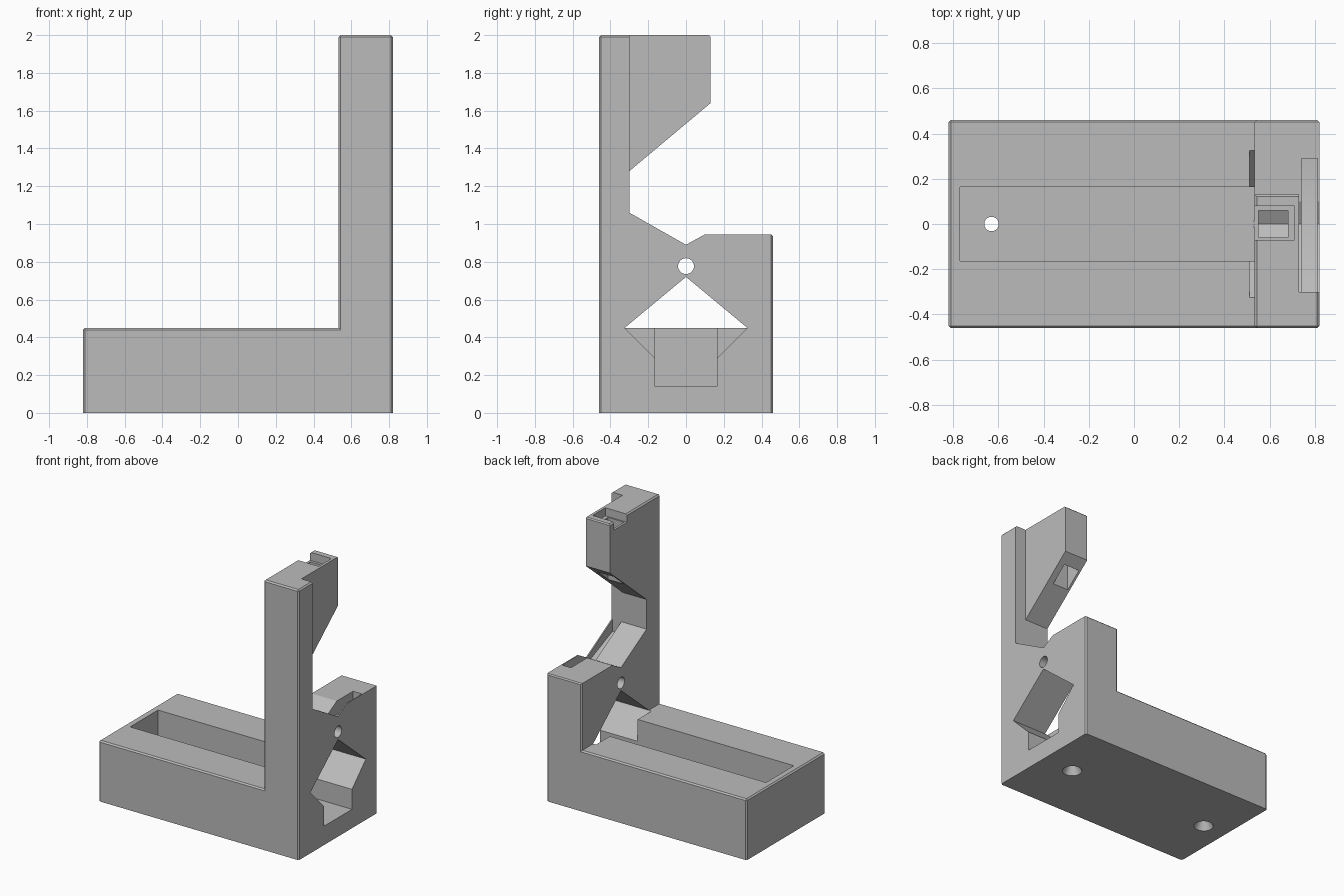
import bpy, bmesh, math

if "Cube" in bpy.data.objects:
    bpy.data.objects.remove(bpy.data.objects["Cube"], do_unlink=True)

grey = bpy.data.materials.new("light grey plastic")
grey.use_nodes = True
grey.diffuse_color = (0.5, 0.5, 0.5, 1)
grey.node_tree.nodes["Principled BSDF"].inputs["Base Color"].default_value = (0.5, 0.5, 0.5, 1)


def link(bm, name):
    bmesh.ops.recalc_face_normals(bm, faces=bm.faces)
    mesh = bpy.data.meshes.new(name)
    bm.to_mesh(mesh)
    bm.free()
    mesh.materials.append(grey)
    obj = bpy.data.objects.new(name, mesh)
    bpy.context.collection.objects.link(obj)
    return obj


def prism(points, axis, lo, hi):
    """Extrude a profile along x (points are y, z) or along y (points are x, z)."""
    bm = bmesh.new()
    place = (lambda a, b: (lo, a, b)) if axis == "x" else (lambda a, b: (a, lo, b))
    face = bm.faces.new([bm.verts.new(place(a, b)) for a, b in points])
    moved = bmesh.ops.extrude_face_region(bm, geom=[face])["geom"]
    step = (hi - lo, 0, 0) if axis == "x" else (0, hi - lo, 0)
    bmesh.ops.translate(bm, vec=step, verts=[v for v in moved if isinstance(v, bmesh.types.BMVert)])
    return bm


def box(x, y, z):
    return prism([(y[0], z[0]), (y[1], z[0]), (y[1], z[1]), (y[0], z[1])], "x", *x)


def cone(r1, r2, depth, x, z):
    bm = bmesh.new()
    bmesh.ops.create_cone(bm, cap_ends=True, segments=32, radius1=r1, radius2=r2, depth=depth)
    bmesh.ops.translate(bm, vec=(x, 0, z), verts=bm.verts)
    return bm


# L-shaped body with chamfered edges, sharp around the underside
bm = prism([(-.82, 0), (.82, 0), (.82, 2), (.533, 2), (.533, .45), (-.82, .45)], "y", -.46, .46)
bmesh.ops.recalc_face_normals(bm, faces=bm.faces)
edges = [e for e in bm.edges if max(v.co.z for v in e.verts) > .1
         and not all(abs(v.co.x - .533) < .01 and v.co.z < 1 for v in e.verts)]
bmesh.ops.bevel(bm, geom=edges, offset=.01, segments=1, affect="EDGES", clamp_overlap=True)
body = link(bm, "stand_body")


def cut(bm):
    cutter = link(bm, "cutter")
    cutter.hide_render = True
    mod = body.modifiers.new("cut", "BOOLEAN")
    mod.operation, mod.solver, mod.object = "DIFFERENCE", "EXACT", cutter
    bpy.context.view_layer.objects.active = body
    bpy.ops.object.modifier_apply(modifier=mod.name)
    bpy.data.objects.remove(cutter, do_unlink=True)


# open mouth with a V rest below and a sloped overhang above
cut(prism([(-.3, 1.06), (0, .89), (.1, .945), (.6, .945), (.6, 2.2),
           (.13, 2.2), (.13, 1.64), (-.3, 1.28)], "x", .4, 1))
# chamfers on the rear edge of the lower block and the overhang
for y, z in ((.46, .945), (.13, 2)):
    cut(prism([(y - .01, z + .002), (y + .002, z - .01), (y + .02, z + .02)], "x", .4, 1))
# recess beside the column
cut(box((.73, 1), (-.3, .6), (1.07, 2.2)))
# narrow slot along the V rest
cut(prism([(-.3, 1.2), (-.3, .97), (0, .845), (.29, .845), (.29, 1.2)], "x", .74, .812))
# shallow pocket and vertical shaft in the overhang
cut(box((.4, .71), (-.07, .08), (1.94, 2.2)))
cut(box((.55, .68), (-.06, .06), (1.2, 2.2)))
# long tray in the base, running out through the tower
cut(box((-.77, 1), (-.163, .163), (.14, .46)))
# diamond tunnel through the tower
cut(prism([(0, .72), (.325, .45), (.155, .28), (-.155, .28), (-.325, .45)], "x", .51, 1))
# cross hole through the tower
bm = cone(.042, .042, .8, 0, 0)
for v in bm.verts:
    v.co = (v.co.z + .7, v.co.y, v.co.x + .777)
cut(bm)
# countersunk screw holes in the floor
for x in (-.63, .56):
    cut(cone(.032, .032, .4, x, .1))
    cut(cone(.07, .03, .08, x, .035))

# smooth bores, sharp edges elsewhere
bpy.ops.object.select_all(action="DESELECT")
body.select_set(True)
bpy.context.view_layer.objects.active = body
bpy.ops.object.shade_smooth_by_angle(angle=math.radians(25))
